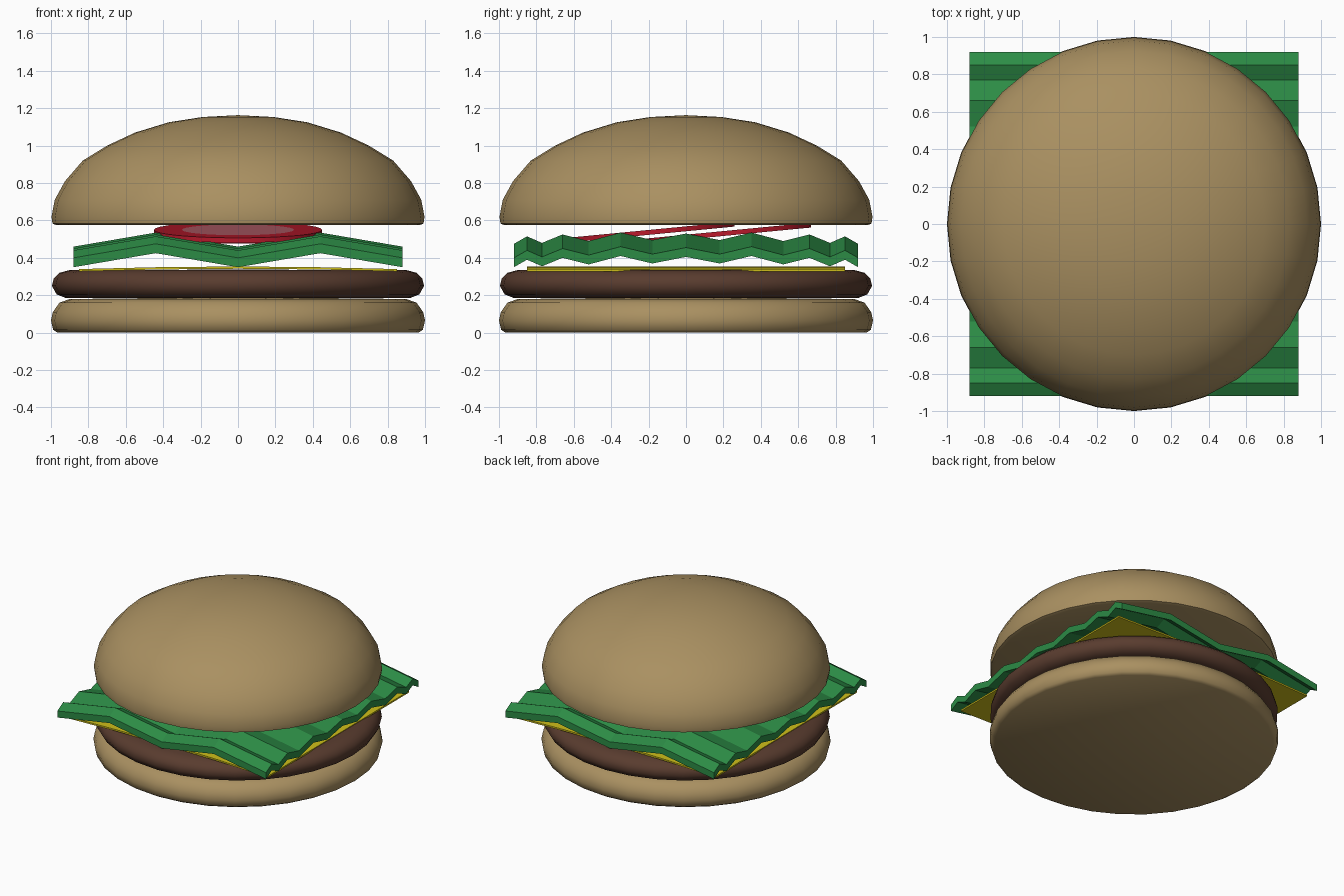
import bpy, bmesh, math
from mathutils import Matrix

if "Cube" in bpy.data.objects:
    bpy.data.objects.remove(bpy.data.objects["Cube"])


def material(name, rgb):
    m = bpy.data.materials.new(name)
    m.diffuse_color = (*rgb, 1)
    m.use_nodes = True
    m.node_tree.nodes["Principled BSDF"].inputs["Base Color"].default_value = m.diffuse_color
    return m


BUN = material("bun", (0.40, 0.28, 0.12))
MEAT = material("meat", (0.10, 0.045, 0.028))
YELLOW = material("yellow", (0.62, 0.52, 0.01))
GREEN = material("green", (0.025, 0.26, 0.06))
RED = material("red", (0.50, 0.01, 0.025))
PINK = material("pink", (0.48, 0.12, 0.15))


def finish(bm, name, mats, smooth=None):
    bmesh.ops.recalc_face_normals(bm, faces=bm.faces)
    me = bpy.data.meshes.new(name)
    bm.to_mesh(me)
    bm.free()
    for m in mats:
        me.materials.append(m)
    ob = bpy.data.objects.new(name, me)
    bpy.context.collection.objects.link(ob)
    if smooth:
        bpy.ops.object.select_all(action='DESELECT')
        ob.select_set(True)
        bpy.context.view_layer.objects.active = ob
        bpy.ops.object.shade_smooth_by_angle(angle=math.radians(smooth))
    return ob


def lathe(name, profile, mat, n=32):
    bm = bmesh.new()
    vs = [bm.verts.new((r, 0, z)) for r, z in profile]
    es = [bm.edges.new(p) for p in zip(vs, vs[1:])]
    bmesh.ops.spin(bm, geom=vs + es, cent=(0, 0, 0), axis=(0, 0, 1),
                   angle=math.tau, steps=n, use_merge=True)
    bmesh.ops.remove_doubles(bm, verts=bm.verts, dist=1e-4)
    return finish(bm, name, [mat], 50)


def sheet(name, xs, ys, thickness, mat):
    """Folded slab: height of the top is the sum of an x profile and a y profile."""
    bm = bmesh.new()

    def layer(dz):
        return [[bm.verts.new((x, y, zx + zy - dz)) for y, zy in ys] for x, zx in xs]

    top, low = layer(0), layer(thickness)
    nx, ny = len(xs), len(ys)
    for g in (top, low):
        for i in range(nx - 1):
            for j in range(ny - 1):
                bm.faces.new((g[i][j], g[i + 1][j], g[i + 1][j + 1], g[i][j + 1]))
    rim = [(i, 0) for i in range(nx - 1)] + [(nx - 1, j) for j in range(ny - 1)]
    rim += [(i, ny - 1) for i in range(nx - 1, 0, -1)] + [(0, j) for j in range(ny - 1, 0, -1)]
    for (a, b), (c, d) in zip(rim, rim[1:] + rim[:1]):
        bm.faces.new((top[a][b], top[c][d], low[c][d], low[a][b]))
    return finish(bm, name, [mat])


def mirrored(half):
    return [(-t, z) for t, z in reversed(half) if t > 0] + half


# Buns and patty
lathe("bottom_bun", [(0, 0), (.965, 0), (.988, .015), (1, .065), (.99, .11),
                     (.955, .16), (.90, .18), (0, .19)], BUN)
lathe("patty", [(0, .185), (.92, .185), (.97, .205), (.995, .25), (.985, .29),
                (.955, .32), (.90, .335), (0, .337)], MEAT)
lathe("top_bun", [(0, .575), (.97, .575), (.992, .583), (.997, .62), (.98, .71),
                  (.925, .81), (.83, .92), (.70, 1.00), (.55, 1.07), (.37, 1.125),
                  (.19, 1.153), (0, 1.163)], BUN)

# Cheese slice, gently drooping towards its sides
sheet("cheese", mirrored([(0, .354), (.43, .35), (.85, .34)]),
      [(-.85, 0), (.85, 0)], .012, YELLOW)

# Lettuce leaf, pleated both ways
sheet("lettuce", mirrored([(0, .46), (.44, .535), (.88, .46)]),
      mirrored([(0, -.005), (.18, -.04), (.35, 0), (.52, -.045), (.66, -.01),
                (.77, -.055), (.85, -.02), (.92, -.06)]), .05, GREEN)


# Tomato slices: red disc with a pink inner face, tilted up towards the back
def tomato(name, y, z):
    bm = bmesh.new()
    bmesh.ops.create_cone(bm, cap_ends=True, segments=32, radius1=.45,
                          radius2=.45, depth=.026)
    caps = [f for f in bm.faces if len(f.verts) > 4]
    bmesh.ops.inset_region(bm, faces=caps, thickness=.15)
    for f in caps:
        f.material_index = 1
    bm.transform(Matrix.Translation((0, y, z)) @ Matrix.Rotation(math.radians(5.5), 4, 'X'))
    finish(bm, name, [RED, PINK], 40)


tomato("tomato_front", -.19, .537)
tomato("tomato_back", .22, .532)
